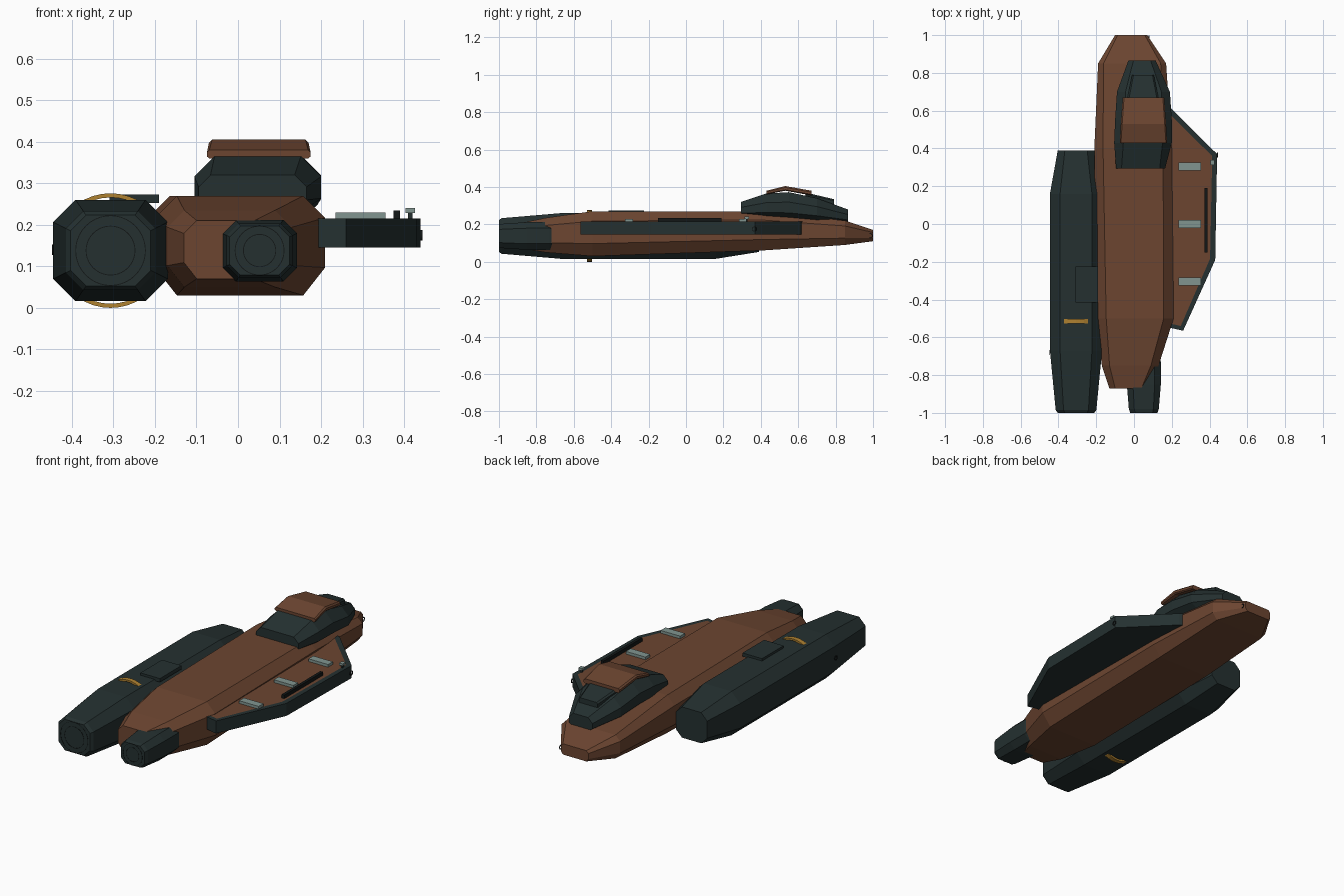
import bpy, bmesh, math
from mathutils import Vector

default_cube = bpy.data.objects.get("Cube")
if default_cube:
    bpy.data.objects.remove(default_cube, do_unlink=True)


def make_material(name, red, green, blue):
    material = bpy.data.materials.new(name)
    material.use_nodes = True
    colour = (red, green, blue, 1)
    material.diffuse_color = colour
    material.node_tree.nodes["Principled BSDF"].inputs["Base Color"].default_value = colour
    return material


brown = make_material("rust brown", red=0.15, green=0.06, blue=0.03)
slate = make_material("dark slate", red=0.018, green=0.03, blue=0.03)
grey = make_material("pale grey", red=0.22, green=0.3, blue=0.28)
gold = make_material("gold", red=0.43, green=0.22, blue=0.03)
black = make_material("black", red=0.006, green=0.008, blue=0.008)


def finish(name, shape, *materials):
    bmesh.ops.recalc_face_normals(shape, faces=shape.faces)
    mesh = bpy.data.meshes.new(name)
    shape.to_mesh(mesh)
    shape.free()
    for material in materials:
        mesh.materials.append(material)
    part = bpy.data.objects.new(name, mesh)
    bpy.context.collection.objects.link(part)
    return part


def join_rings(shape, first, second):
    for i in range(len(first)):
        shape.faces.new((first[i - 1], first[i], second[i], second[i - 1]))


def octagon(shape, y, left, right, bottom, top, bevel, keel):
    """Rectangle with cut corners, sized in proportion to its height."""
    height = top - bottom
    cut, low = bevel * height, keel * height
    outline = [(left + cut, bottom), (right - cut, bottom),
               (right, bottom + low), (right, top - cut),
               (right - cut, top), (left + cut, top),
               (left, top - cut), (left, bottom + low)]
    return [shape.verts.new((x, y, z)) for x, z in outline]


def loft(name, material, sections, bevel=0.22, keel=0.22):
    """Sections run front to back as y, left, right, bottom, top."""
    shape = bmesh.new()
    rings = [octagon(shape, *section, bevel, keel) for section in sections]
    for first, second in zip(rings, rings[1:]):
        join_rings(shape, first, second)
    shape.faces.new(rings[0])
    shape.faces.new(rings[-1])
    return finish(name, shape, material)


def tapered_pod(name, material, centre, half_width, half_height, stations):
    """One cross-section scaled along y by the given stations."""
    x, z = centre
    loft(name, material, [
        (y, x - half_width * scale, x + half_width * scale,
         z - half_height * scale, z + half_height * scale)
        for y, scale in stations])


def box(name, material, centre, size):
    shape = bmesh.new()
    bmesh.ops.create_cube(shape, size=1)
    bmesh.ops.scale(shape, vec=size, verts=shape.verts)
    part = finish(name, shape, material)
    part.location = centre
    return part


def band(name, material, centre, radius, thickness, width, turn=0):
    """Flat hoop around the y axis, optionally turned about z."""
    shape = bmesh.new()
    inner, half = radius - thickness, width / 2
    profile = [(inner, -half), (radius, -half), (radius, half), (inner, half)]
    steps = 40
    loops = []
    for i in range(steps):
        angle = math.tau * i / steps
        loops.append([shape.verts.new((r * math.cos(angle), y, r * math.sin(angle)))
                      for r, y in profile])
    for i in range(steps):
        join_rings(shape, loops[i - 1], loops[i])
    part = finish(name, shape, material)
    part.location = centre
    part.rotation_euler.z = turn
    return part


def nozzle_rings(name, centre, radii):
    x, z = centre
    for place, radius in zip(("inner", "outer"), radii):
        band(f"{name}_{place}_nozzle_ring", black, (x, -1, z), radius,
             thickness=0.002, width=0.002)


# Main hull, tapering to both ends
loft("hull", brown, [
    (-0.87, -0.13, 0.07, 0.07, 0.21),
    (-0.75, -0.17, 0.13, 0.05, 0.235),
    (-0.5, -0.2, 0.21, 0.03, 0.27),
    (0.4, -0.21, 0.2, 0.06, 0.27),
    (0.85, -0.19, 0.17, 0.09, 0.22),
    (1, -0.1, 0.07, 0.11, 0.17)], keel=0.28)

# Side pod with its ring, hatch and nozzle
pod_centre = (-0.307, 0.138)
tapered_pod("side_pod", slate, pod_centre, half_width=0.138, half_height=0.122,
            stations=[(-1, 0.7), (-0.985, 0.78), (-0.67, 1), (0.16, 1), (0.39, 0.7)])
nozzle_rings("pod", pod_centre, radii=(0.06, 0.085))
pod_x, pod_z = pod_centre
band("pod_ring", gold, (pod_x, -0.515, pod_z), radius=0.138, thickness=0.01, width=0.026)
box("pod_hatch", slate, centre=(-0.25, -0.32, 0.263), size=(0.12, 0.19, 0.02))

# Small front engine
engine_centre = (0.052, 0.138)
tapered_pod("engine", slate, engine_centre, half_width=0.09, half_height=0.074,
            stations=[(-1, 0.8), (-0.98, 0.88), (-0.85, 1), (-0.73, 1), (-0.65, 0.8)])
nozzle_rings("engine", engine_centre, radii=(0.04, 0.06))


# Side wing, its deck inset from the dark rim
def build_wing(bottom, top, rim):
    shape = bmesh.new()
    outline = [(0.15, 0.64), (0.2, 0.61), (0.44, 0.37), (0.43, -0.19),
               (0.26, -0.565), (0.15, -0.54)]
    base = shape.faces.new([shape.verts.new((x, y, bottom)) for x, y in outline])
    grown = bmesh.ops.extrude_face_region(shape, geom=[base])["geom"]
    bmesh.ops.translate(shape, vec=Vector((0, 0, top - bottom)),
                        verts=[v for v in grown if isinstance(v, bmesh.types.BMVert)])
    deck = [face for face in grown if isinstance(face, bmesh.types.BMFace)]
    bmesh.ops.inset_region(shape, faces=deck, thickness=rim)
    for face in deck:
        face.material_index = 1
    finish("wing", shape, slate, brown)


build_wing(bottom=0.145, top=0.215, rim=0.028)
for place, y in (("rear", 0.305), ("middle", 0), ("front", -0.305)):
    box(f"{place}_deck_plate", grey, centre=(0.295, y, 0.222), size=(0.12, 0.042, 0.016))
box("wing_light", grey, centre=(0.415, 0.325, 0.235), size=(0.022, 0.025, 0.012))
box("wing_light_post", slate, centre=(0.415, 0.325, 0.222), size=(0.01, 0.01, 0.02))
box("deck_rail", black, centre=(0.382, 0.02, 0.224), size=(0.016, 0.34, 0.022))

# Cabin with a raised roof and a rear cover
loft("cabin", slate, [
    (0.295, -0.095, 0.165, 0.24, 0.32),
    (0.43, -0.105, 0.2, 0.23, 0.365),
    (0.55, -0.1, 0.2, 0.225, 0.372),
    (0.7, -0.09, 0.19, 0.215, 0.34),
    (0.865, -0.03, 0.115, 0.205, 0.28)], bevel=0.36, keel=0.25)
loft("cabin_roof", brown, [
    (0.43, -0.075, 0.175, 0.36, 0.38),
    (0.53, -0.07, 0.17, 0.38, 0.405),
    (0.67, -0.06, 0.16, 0.355, 0.38)], bevel=0.3)
loft("cabin_rear_cover", slate, [
    (0.64, -0.04, 0.135, 0.33, 0.37),
    (0.79, -0.01, 0.105, 0.3, 0.335)])

# Small mooring rings
moorings = {"wing": (0.442, 0.365, 0.175), "pod": (-0.446, -0.68, 0.14),
            "hull": (0.08, 0.985, 0.14)}
for place, spot in moorings.items():
    band(f"{place}_mooring_ring", black, spot, radius=0.013, thickness=0.004,
         width=0.004, turn=math.pi / 2)
